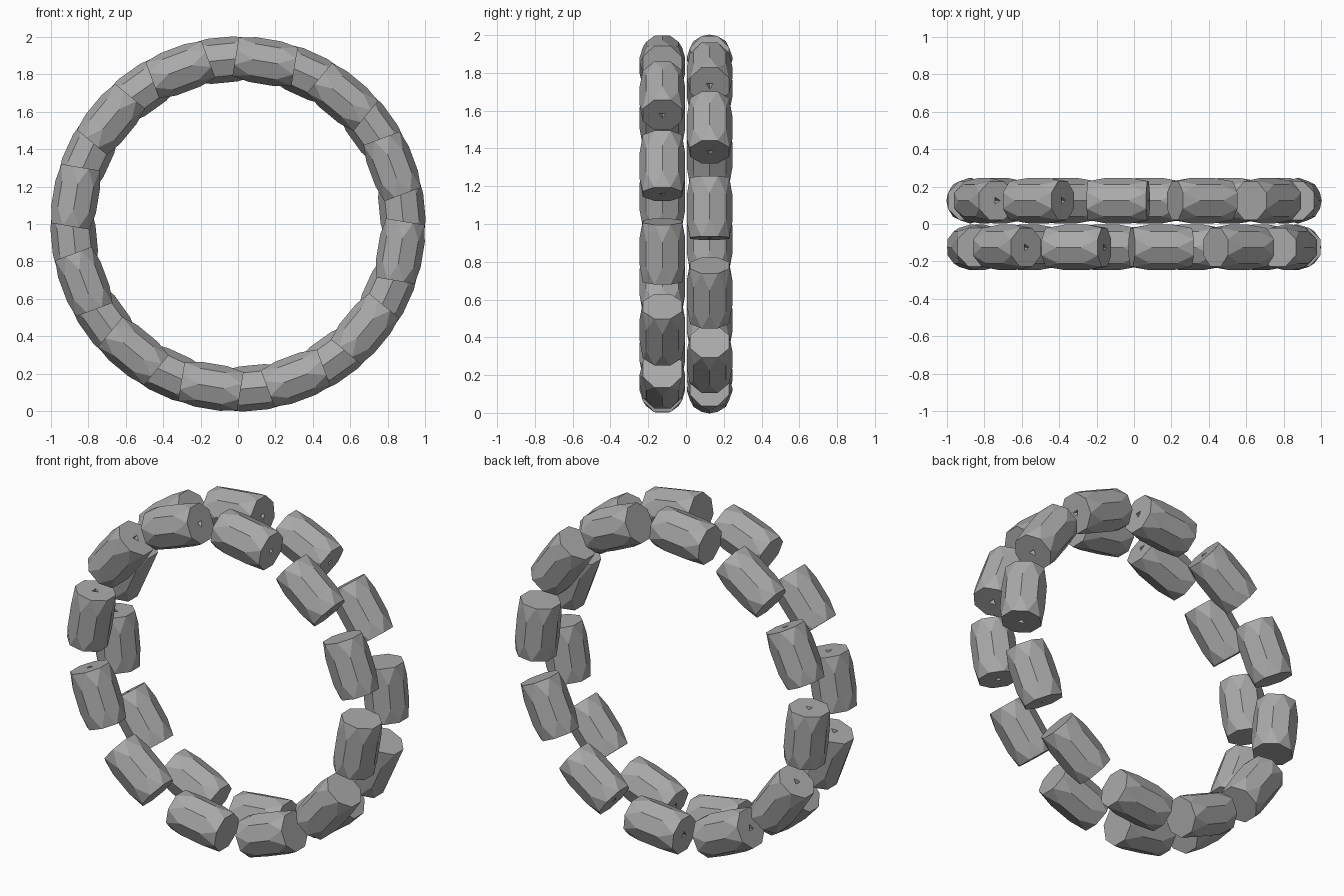
import bpy, bmesh, math
from mathutils import Matrix

if "Cube" in bpy.data.objects:
    bpy.data.objects.remove(bpy.data.objects["Cube"], do_unlink=True)

SIDES = 8
BEADS = 12
RING_RADIUS = 0.88
RING_OFFSET = 0.125

stone = bpy.data.materials.new("stone grey")
stone.use_nodes = True
colour = (0.4, 0.4, 0.4, 1)
stone.diffuse_color = colour
stone.node_tree.nodes["Principled BSDF"].inputs["Base Color"].default_value = colour


def loop(bm, radius, z, sides, turn):
    """Closed circle of vertices around the bead axis."""
    return [bm.verts.new((radius * math.cos(a), radius * math.sin(a), z))
            for a in (math.tau * (i + turn) / sides for i in range(sides))]


def edges_of(bm, verts):
    return [bm.edges.get((a, b)) or bm.edges.new((a, b))
            for a, b in zip(verts, verts[1:] + verts[:1])]


def make_bead():
    """Faceted barrel along z with a small triangular pit in its lower end."""
    bm = bmesh.new()
    low = loop(bm, 0.112, -0.16, SIDES, 0.5)
    mid_low = loop(bm, 0.121, -0.07, SIDES, 0)
    mid_high = loop(bm, 0.121, 0.07, SIDES, 0)
    high = loop(bm, 0.112, 0.16, SIDES, 0.5)
    for i in range(SIDES):
        j = (i + 1) % SIDES
        # straight band in the middle, alternating triangles towards the ends
        bm.faces.new((mid_low[i], mid_low[j], mid_high[j], mid_high[i]))
        for end, mid in ((low, mid_low), (high, mid_high)):
            bm.faces.new((mid[i], mid[j], end[i]))
            bm.faces.new((end[i], mid[j], end[j]))
    bm.faces.new(high)
    # pierced end cap
    rim = loop(bm, 0.022, -0.16, 3, 0.5)
    bottom = bm.verts.new((0, 0, -0.12))
    bmesh.ops.triangle_fill(bm, use_beauty=True,
                            edges=edges_of(bm, low) + edges_of(bm, rim))
    for i in range(3):
        face = bm.faces.get(rim)
        if face:
            bm.faces.remove(face)
        bm.faces.new((rim[i], rim[(i + 1) % 3], bottom))
    bmesh.ops.recalc_face_normals(bm, faces=bm.faces)
    mesh = bpy.data.meshes.new("bead")
    bm.to_mesh(mesh)
    bm.free()
    mesh.materials.append(stone)
    return mesh


# Two rings of beads, staggered by half a step
bead = make_bead()
for name, y, start in (("front", -RING_OFFSET, -9.5), ("back", RING_OFFSET, 5.5)):
    for k in range(BEADS):
        angle = math.radians(start) + math.tau * k / BEADS
        obj = bpy.data.objects.new(f"{name}_ring_bead_{k + 1}", bead)
        obj.matrix_world = (Matrix.Translation((0, y, 1))
                            @ Matrix.Rotation(-angle, 4, "Y")
                            @ Matrix.Translation((RING_RADIUS, 0, 0)))
        bpy.context.collection.objects.link(obj)
